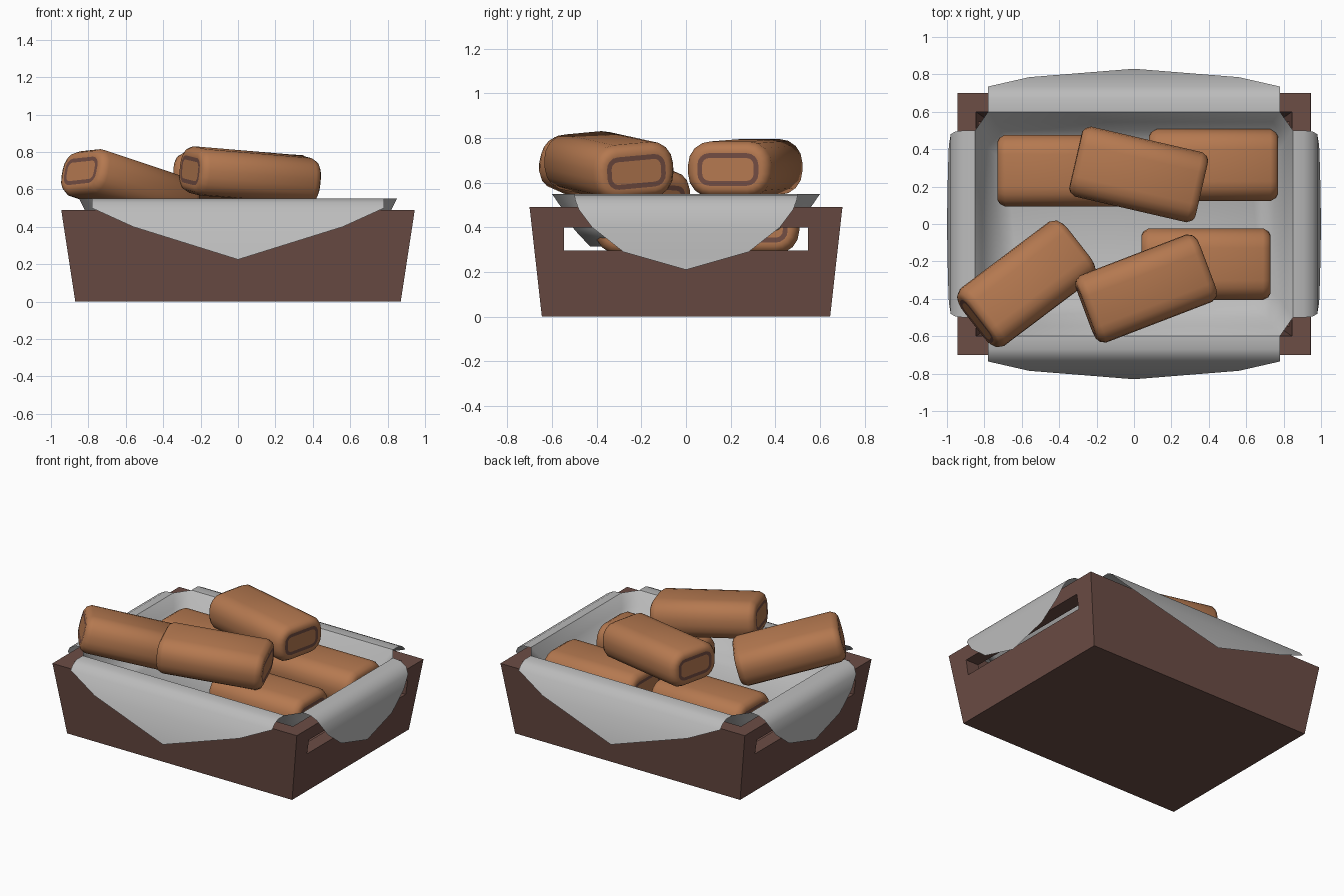
import bpy, bmesh, math
from mathutils import Matrix, Euler

if "Cube" in bpy.data.objects:
    bpy.data.objects.remove(bpy.data.objects["Cube"])


def material(name, rgb):
    m = bpy.data.materials.new(name)
    m.diffuse_color = (*rgb, 1)
    m.use_nodes = True
    m.node_tree.nodes["Principled BSDF"].inputs["Base Color"].default_value = m.diffuse_color
    return m


WOOD = material("dark_wood", (0.15, 0.074, 0.060))
CLOTH = material("grey_cloth", (0.50, 0.50, 0.50))
CRUST = material("golden_crust", (0.46, 0.19, 0.080))
MARK = material("brown_mark", (0.17, 0.074, 0.056))


def make_object(name, bm, mats, smooth=None):
    me = bpy.data.meshes.new(name)
    bm.to_mesh(me)
    bm.free()
    ob = bpy.data.objects.new(name, me)
    bpy.context.collection.objects.link(ob)
    for m in mats:
        me.materials.append(m)
    bpy.ops.object.select_all(action='DESELECT')
    ob.select_set(True)
    bpy.context.view_layer.objects.active = ob
    if smooth:
        bpy.ops.object.shade_smooth_by_angle(angle=math.radians(smooth))
    return ob


def loft(bm, rings):
    """Join successive closed rings of vertices with quads."""
    for a, b in zip(rings, rings[1:]):
        n = len(a)
        for i in range(n):
            bm.faces.new((a[i], a[(i + 1) % n], b[(i + 1) % n], b[i]))


# Crate: tapered open box, rings run outside bottom -> rim -> inside floor
bm = bmesh.new()
rings = []
for x, y, z in ((0.87, 0.645, 0), (0.945, 0.70, 0.49), (0.845, 0.60, 0.49), (0.78, 0.555, 0.05)):
    rings.append([bm.verts.new((sx * x, sy * y, z))
                  for sx, sy in ((-1, -1), (1, -1), (1, 1), (-1, 1))])
loft(bm, rings)
bm.faces.new(rings[0])
bm.faces.new(rings[-1])
bmesh.ops.recalc_face_normals(bm, faces=bm.faces)
crate = make_object("crate", bm, [WOOD])

# Handle slots cut through both ends
bm = bmesh.new()
bmesh.ops.create_cube(bm, size=1, matrix=Matrix.Translation((0, 0, 0.347))
                      @ Matrix.Diagonal((2.4, 1.09, 0.103, 1)))
cutter = make_object("slot_cutter", bm, [WOOD])
cutter.hide_render = True
mod = crate.modifiers.new("slots", 'BOOLEAN')
mod.operation = 'DIFFERENCE'
mod.solver = 'EXACT'
mod.object = cutter
bpy.context.view_layer.objects.active = crate
bpy.ops.object.modifier_apply(modifier=mod.name)
bpy.data.objects.remove(cutter)

# Cloth liner: sagging bowl with chopped corners
bm = bmesh.new()
rings = []
for a, b, z in ((0.85, 0.60, 0.55), (0.81, 0.545, 0.47), (0.78, 0.50, 0.39), (0.68, 0.43, 0.315)):
    c, d = a - 0.07, b - 0.10
    pts = ((c, -b), (a, -d), (a, d), (c, b), (-c, b), (-a, d), (-a, -d), (-c, -b))
    rings.append([bm.verts.new((x, y, z)) for x, y in pts])
loft(bm, rings)
bm.faces.new(rings[-1])

# Pointed flaps hanging over each wall: (distance out, height, half width)
LONG = ((0.60, 0.55, 0.78), (0.67, 0.55, 0.78), (0.71, 0.53, 0.78), (0.735, 0.50, 0.78),
        (0.785, 0.40, 0.56), (0.83, 0.225, 0))
SHORT = ((0.85, 0.55, 0.50), (0.91, 0.545, 0.50), (0.955, 0.52, 0.495), (0.98, 0.48, 0.48),
         (0.99, 0.40, 0.42), (0.995, 0.29, 0.28), (1.0, 0.21, 0))
for k, rows in enumerate((LONG, SHORT, LONG, SHORT)):
    rot = Matrix.Rotation(math.radians(90 * k - 90), 3, 'Z')
    strip = []
    for out, z, w in rows:
        widths = (-w, w) if w else (0,)
        strip.append([bm.verts.new(rot @ Matrix.Identity(3).col[0] * out
                                   + rot @ Matrix.Identity(3).col[1] * s
                                   + Matrix.Identity(3).col[2] * z) for s in widths])
    for p, q in zip(strip, strip[1:]):
        bm.faces.new(p + q[::-1])
bmesh.ops.remove_doubles(bm, verts=bm.verts, dist=0.001)
bmesh.ops.recalc_face_normals(bm, faces=bm.faces)
bm.normal_update()
if sum(f.normal.z * f.calc_area() for f in bm.faces) < 0:
    bmesh.ops.reverse_faces(bm, faces=bm.faces)
make_object("cloth_liner", bm, [CLOTH], 50)


# Loaves: rounded-rectangle section, rounded ends carrying a painted ring
def section(inset, segs=4):
    hw, hh, r = 0.192 - inset, 0.125 - inset, 0.105 - inset
    pts = []
    for q, (sy, sz) in enumerate(((1, 1), (-1, 1), (-1, -1), (1, -1))):
        for i in range(segs + 1):
            t = math.pi / 2 * (q + i / segs)
            pts.append((sy * (hw - r) + r * math.cos(t), sz * (hh - r) + r * math.sin(t)))
    return pts


END = ((0.345, 0.074), (0.345, 0.052), (0.345, 0.036), (0.334, 0.016), (0.305, 0.0))


def loaf(name, centre, roll=0, pitch=0, yaw=0):
    bm = bmesh.new()
    stations = [(-x, d) for x, d in END] + list(END[::-1])
    rings = [[bm.verts.new((x, y, z)) for y, z in section(d)] for x, d in stations]
    loft(bm, rings)
    bm.faces.new(rings[0])
    bm.faces.new(rings[-1])
    bmesh.ops.recalc_face_normals(bm, faces=bm.faces)
    for f in bm.faces:      # ring lies between the two innermost end outlines
        if len(f.verts) == 4 and all(abs(v.co.x) > 0.344 for v in f.verts) \
                and abs(f.calc_center_median().z) < 0.0735 \
                and min(v.index for v in f.verts) is not None:
            f.material_index = 0
    for pair in (rings[:2], rings[-2:]):
        both = set(pair[0]) | set(pair[1])
        for f in bm.faces:
            if len(f.verts) == 4 and set(f.verts) <= both:
                f.material_index = 1
    ob = make_object(name, bm, [CRUST, MARK], 40)
    ob.location = centre
    ob.rotation_euler = Euler([math.radians(a) for a in (roll, pitch, yaw)])


loaf("loaf_low_back_left", (-0.385, 0.285, 0.405))
loaf("loaf_low_back_right", (0.425, 0.315, 0.405))
loaf("loaf_low_front_right", (0.385, -0.215, 0.405))
loaf("loaf_top_back", (0.025, 0.265, 0.665), 0, 1, -13)
loaf("loaf_top_left", (-0.575, -0.32, 0.61), -4, 15, 37)
loaf("loaf_top_front", (0.065, -0.345, 0.675), 5, 4.5, 21)
